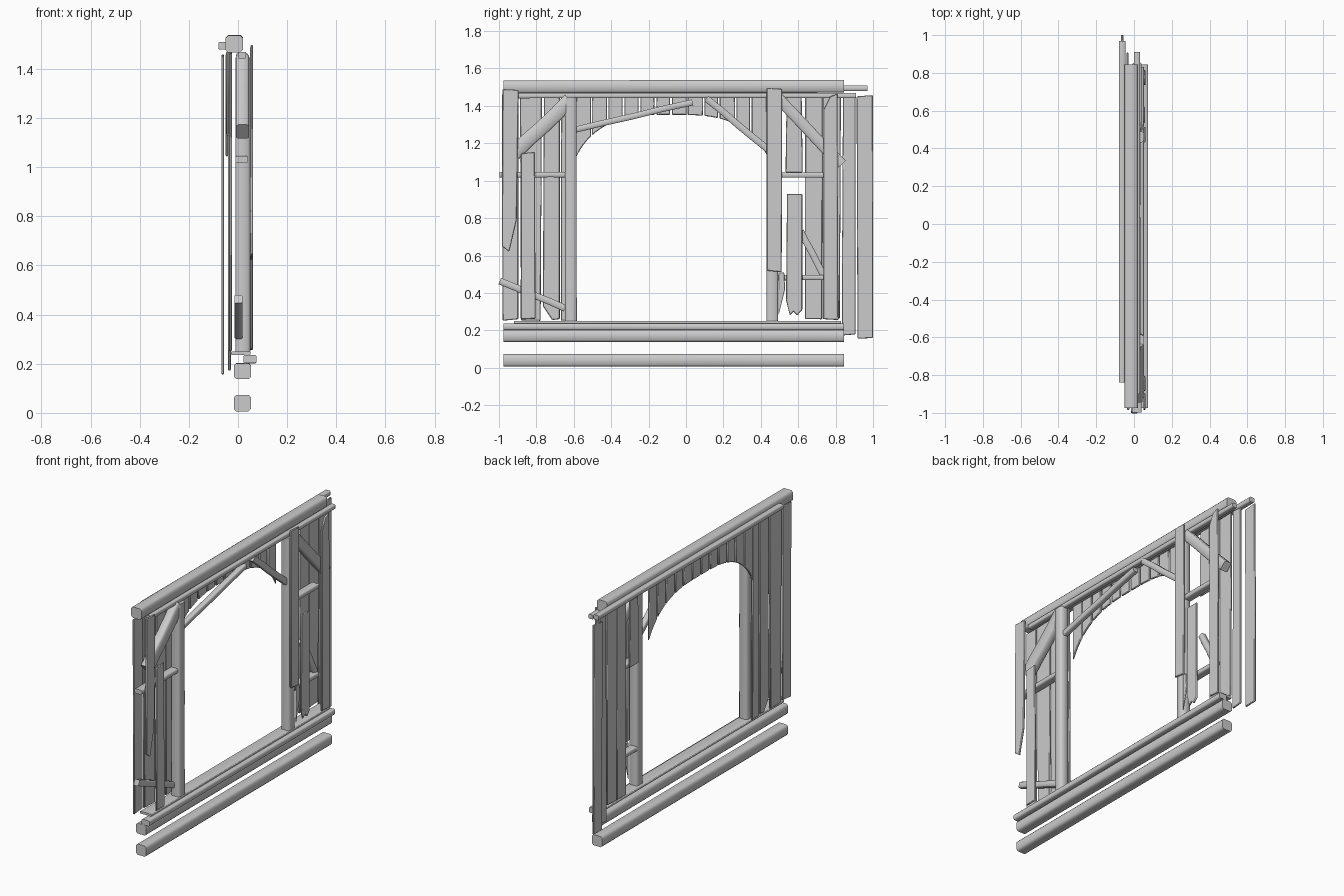
import bpy, bmesh, math, random
from mathutils import Vector

random.seed(4)
cube = bpy.data.objects.get("Cube")
if cube:
    bpy.data.objects.remove(cube)

wood = bpy.data.materials.new("pale_grey_wood")
wood.use_nodes = True
GREY = (0.6, 0.6, 0.6, 1)
wood.diffuse_color = GREY
wood.node_tree.nodes["Principled BSDF"].inputs["Base Color"].default_value = GREY


def finish(name, bm, angle=50):
    bmesh.ops.recalc_face_normals(bm, faces=bm.faces)
    mesh = bpy.data.meshes.new(name)
    bm.to_mesh(mesh)
    bm.free()
    mesh.materials.append(wood)
    ob = bpy.data.objects.new(name, mesh)
    bpy.context.collection.objects.link(ob)
    bpy.ops.object.select_all(action='DESELECT')
    bpy.context.view_layer.objects.active = ob
    ob.select_set(True)
    bpy.ops.object.shade_smooth_by_angle(angle=math.radians(angle))
    return ob


def beam(name, a, b, width, x0, x1, wobble=0.003, steps=4):
    """Hewn timber between two (y, z) points, with chamfered section."""
    bm = bmesh.new()
    start, end = Vector((0, *a)), Vector((0, *b))
    along = (end - start).normalized()
    side = Vector((0, -along.z, along.y))
    depth, mid = (x1 - x0) / 2, (x0 + x1) / 2
    half = width / 2
    c = min(depth, half) * 0.3
    corners = [(depth, half - c), (depth - c, half), (c - depth, half), (-depth, half - c),
               (-depth, c - half), (c - depth, -half), (depth - c, -half), (depth, c - half)]
    rings = []
    for i in range(steps + 1):
        shift = random.uniform(-wobble, wobble)
        centre = start.lerp(end, i / steps) + side * shift + Vector((mid, 0, 0))
        rings.append([bm.verts.new(centre + side * v + Vector((u, 0, 0))) for u, v in corners])
    for r, s in zip(rings, rings[1:]):
        for i in range(8):
            j = (i + 1) % 8
            bm.faces.new((r[i], r[j], s[j], s[i]))
    bm.faces.new(rings[0])
    bm.faces.new(rings[-1])
    return finish(name, bm)


def board(name, outline, x, thick=0.012):
    """Flat sawn board from a (y, z) outline, softened along its edges."""
    bm = bmesh.new()
    face = bm.faces.new([bm.verts.new((x - thick / 2, y, z)) for y, z in outline])
    out = bmesh.ops.extrude_face_region(bm, geom=[face])
    for v in out["geom"]:
        if isinstance(v, bmesh.types.BMVert):
            v.co.x += thick
    ob = finish(name, bm)
    bev = ob.modifiers.new("soft_edges", 'BEVEL')
    bev.width = thick * 0.3
    bev.segments = 1
    return ob


def plank(name, y0, y1, z0, z1, x, thick=0.012, tip=0.01):
    """Upright plank with slightly uneven ends."""
    r = lambda: random.uniform(-tip, tip) / 2
    board(name, [(y0 + r(), z0 + r()), (y1 + r(), z0 + r()),
                 (y1 + r(), z1 + r()), (y0 + r(), z1 + r())], x, thick)


# Long horizontal timbers
L, R = -0.975, 0.845
beam("ground_beam", (L, 0.04), (R, 0.04), 0.066, -0.017, 0.053, 0.001)
beam("lower_beam", (L, 0.17), (R, 0.17), 0.064, -0.017, 0.053, 0.001)
beam("sill_rail", (L, 0.219), (R, 0.219), 0.034, 0.022, 0.075, 0.001)
beam("sill_plate", (-0.92, 0.243), (0.83, 0.243), 0.014, -0.028, 0.05, 0)
beam("top_beam", (L, 1.502), (R, 1.502), 0.068, -0.05, 0.02, 0.003)
beam("header_rail", (-0.9, 1.455), (0.91, 1.455), 0.027, 0.0, 0.032, 0.001)
beam("back_top_rail", (-0.84, 1.494), (0.97, 1.494), 0.03, -0.08, -0.045, 0.001)

# Door posts
beam("right_post", (-0.615, 0.25), (-0.615, 1.445), 0.062, -0.01, 0.05, 0.001)
beam("left_post", (0.462, 0.25), (0.462, 1.445), 0.062, -0.01, 0.05, 0.001)

# Braces and short cross rails
beam("right_corner_brace", (-0.92, 1.145), (-0.62, 1.43), 0.078, -0.008, 0.045)
beam("left_corner_brace", (0.49, 1.445), (0.83, 1.085), 0.06, -0.008, 0.04)
beam("right_arch_brace", (-0.59, 1.275), (0.035, 1.42), 0.032, 0.0, 0.035)
beam("left_arch_brace", (0.11, 1.44), (0.45, 1.155), 0.036, 0.0, 0.035)
beam("right_cross_rail", (-0.998, 1.032), (-0.645, 1.032), 0.028, -0.01, 0.04, 0.001)
beam("right_low_brace", (-0.995, 0.465), (-0.645, 0.32), 0.036, -0.015, 0.018)
beam("left_cross_rail", (0.49, 1.03), (0.735, 1.03), 0.028, -0.01, 0.04, 0.001)
beam("left_low_rail", (0.49, 0.482), (0.735, 0.482), 0.028, -0.01, 0.04, 0.001)
beam("left_low_brace", (0.61, 0.73), (0.74, 0.49), 0.036, -0.01, 0.025)

# Back cladding beside the doorway
for i, (y0, y1) in enumerate([(-0.98, -0.895), (-0.885, -0.775), (-0.665, -0.6)]):
    plank(f"right_back_plank_{i}", y0, y1, 0.255, 1.465, -0.03)
board("right_pointed_plank", [(-0.765, 0.33), (-0.715, 0.255), (-0.675, 0.26),
                              (-0.675, 1.455), (-0.76, 1.455)], -0.03)
for i, (y0, y1) in enumerate([(0.64, 0.725), (0.735, 0.825)]):
    plank(f"left_back_plank_{i}", y0, y1, 0.26, 1.46, -0.03)
plank("left_end_plank_inner", 0.835, 0.91, 0.175, 1.465, -0.035)
plank("left_end_plank_outer", 0.912, 0.996, 0.157, 1.455, -0.062)
plank("left_short_back_plank", 0.535, 0.62, 1.04, 1.46, -0.045)

# Front cladding, some of it broken off
board("right_broken_plank", [(-0.985, 0.65), (-0.945, 0.62), (-0.905, 0.79),
                             (-0.895, 1.485), (-0.98, 1.49)], 0.055)
plank("right_short_plank", -0.887, -0.806, 0.26, 1.15, 0.055)
plank("left_post_plank", 0.427, 0.51, 0.515, 1.495, 0.056)
board("left_splinter", [(0.495, 0.28), (0.53, 0.42), (0.525, 0.51), (0.495, 0.51)], 0.05, 0.008)
board("left_broken_plank", [(0.555, 0.28), (0.575, 0.3), (0.595, 0.28), (0.622, 0.31),
                            (0.622, 0.93), (0.54, 0.93), (0.535, 0.36)], 0.053)
board("left_front_plank", [(0.735, 0.26), (0.815, 0.255), (0.81, 1.465),
                           (0.77, 1.45), (0.735, 1.38)], 0.055)

# Row of short boards cut to the door arch
def arch(y):
    t = (y + 0.075) / 0.52
    return 1.1 + 0.252 * max(0, 1 - abs(t) ** 3.2) ** 0.75

edges = [-0.59 + i * 0.0853 for i in range(13)]
for i, (y0, y1) in enumerate(zip(edges, edges[1:])):
    gap = random.uniform(0.002, 0.007)
    a, b = y0 + gap, y1 - gap
    cut = [(a + (b - a) * k / 4, arch(a + (b - a) * k / 4)) for k in range(5)]
    board(f"arch_board_{i}", cut + [(b, 1.47), (a, 1.47)], -0.043)
